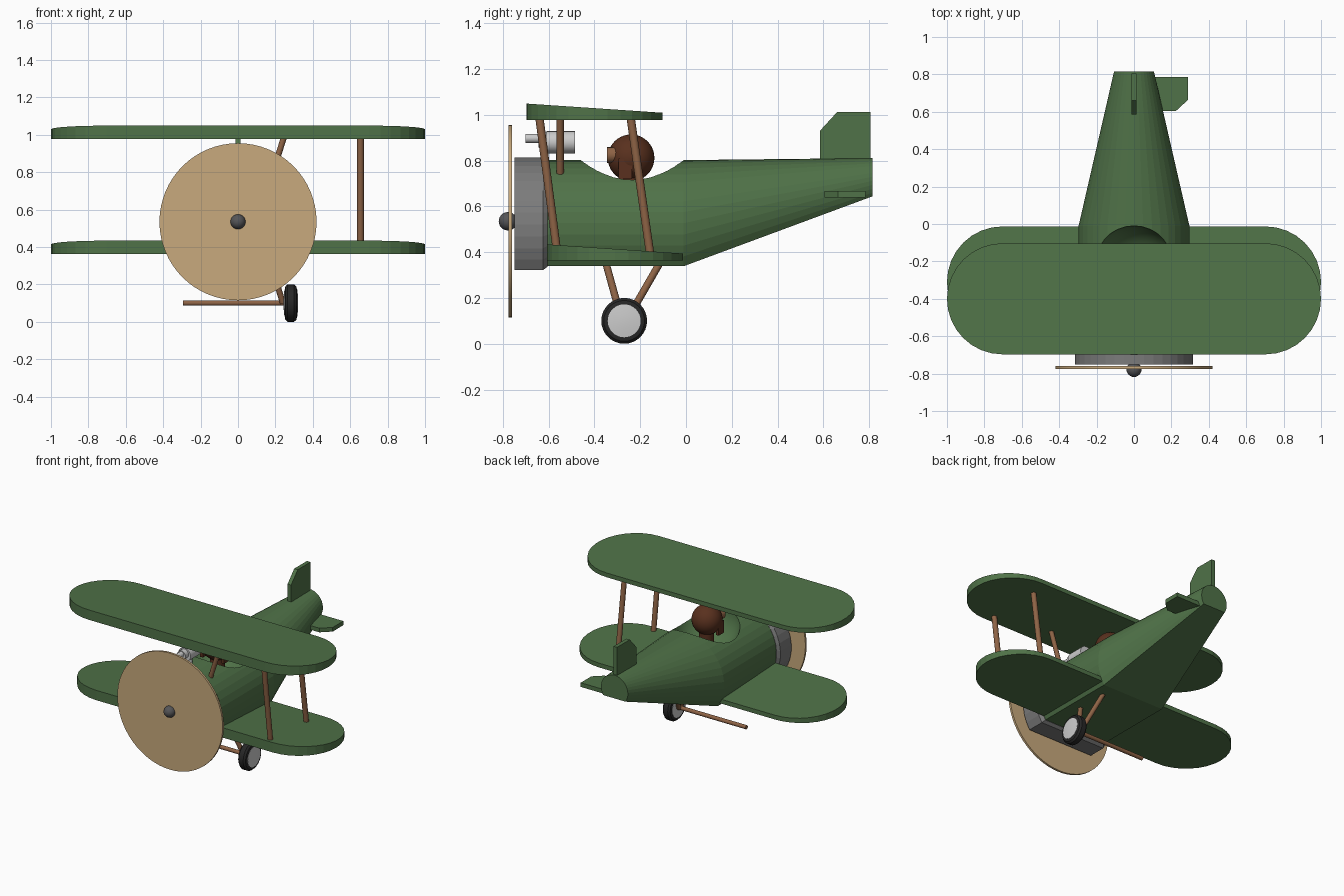
import bpy, bmesh
from math import pi, sin, cos, asin
from mathutils import Vector

if "Cube" in bpy.data.objects:
    bpy.data.objects.remove(bpy.data.objects["Cube"])


def material(name, r, g, b):
    m = bpy.data.materials.new(name)
    m.use_nodes = True
    m.diffuse_color = (r, g, b, 1)
    m.node_tree.nodes["Principled BSDF"].inputs["Base Color"].default_value = (r, g, b, 1)
    return m


green = material("green paint", .08, .17, .065)
tan = material("tan blur disc", .58, .40, .205)
wood = material("brown wood", .27, .125, .06)
grey = material("cowl grey", .2, .2, .2)
dark = material("dark metal", .09, .09, .095)
leather = material("helmet leather", .1, .03, .013)
rubber = material("black rubber", .02, .02, .02)
silver = material("light metal", .6, .6, .6)


def make(name, bm, mat, smooth=False):
    bmesh.ops.recalc_face_normals(bm, faces=bm.faces)
    mesh = bpy.data.meshes.new(name)
    bm.to_mesh(mesh)
    bm.free()
    mesh.materials.append(mat)
    ob = bpy.data.objects.new(name, mesh)
    bpy.context.collection.objects.link(ob)
    if smooth:
        bpy.ops.object.select_all(action='DESELECT')
        ob.select_set(True)
        bpy.context.view_layer.objects.active = ob
        bpy.ops.object.shade_smooth_by_angle()
    return ob


def loft(name, rings, mat, smooth=False):
    """Skin a list of equal-length rings and cap both ends."""
    bm = bmesh.new()
    rows = [[bm.verts.new(p) for p in ring] for ring in rings]
    n = len(rows[0])
    for a, b in zip(rows, rows[1:]):
        for i in range(n):
            j = (i + 1) % n
            bm.faces.new((a[i], a[j], b[j], b[i]))
    bm.faces.new(rows[0])
    bm.faces.new(rows[-1])
    return make(name, bm, mat, smooth)


def rod(name, a, b, radius, mat, segments=16):
    a, b = Vector(a), Vector(b)
    bm = bmesh.new()
    bmesh.ops.create_cone(bm, cap_ends=True, segments=segments, radius1=radius,
                          radius2=radius, depth=(b - a).length)
    turn = (b - a).to_track_quat('Z', 'Y').to_matrix()
    bmesh.ops.rotate(bm, matrix=turn, verts=bm.verts)
    bmesh.ops.translate(bm, vec=(a + b) / 2, verts=bm.verts)
    return make(name, bm, mat, True)


def ball(name, centre, radius, mat):
    bm = bmesh.new()
    bmesh.ops.create_uvsphere(bm, u_segments=32, v_segments=20, radius=radius)
    bmesh.ops.translate(bm, vec=centre, verts=bm.verts)
    return make(name, bm, mat, True)


def block(name, centre, size, mat):
    bm = bmesh.new()
    bmesh.ops.create_cube(bm, size=1)
    bmesh.ops.scale(bm, vec=size, verts=bm.verts)
    bmesh.ops.translate(bm, vec=centre, verts=bm.verts)
    return make(name, bm, mat)


# Fuselage and cowl: round sections cut flat underneath
def section(y, r, top, cut=.56, n=26):
    start = -asin(cut)
    step = (pi - 2 * start) / n
    return [(r * cos(start + i * step), y, top - r + r * sin(start + i * step))
            for i in range(n + 1)]


body = loft("fuselage", [section(-.62, .297, .802), section(-.01, .297, .802),
                         section(.815, .107, .811)], green)
loft("engine_cowl", [section(-.75, .316, .814), section(-.625, .316, .814),
                     section(-.605, .299, .803)], grey)

# Cockpit scooped out of the fuselage
scoop = ball("cockpit_cutter", (0, -.235, .8), .225, green)
scoop.hide_render = True
cut = body.modifiers.new("cockpit", 'BOOLEAN')
cut.object = scoop
cut.operation = 'DIFFERENCE'
cut.solver = 'EXACT'
bpy.ops.object.select_all(action='DESELECT')
bpy.context.view_layer.objects.active = body
body.select_set(True)
bpy.ops.object.modifier_apply(modifier=cut.name)
bpy.data.objects.remove(scoop)


# Wings: rounded ends, flat underside, top sloping down to the rear
def wing(name, front, base):
    r, n = .297, 16
    outline = []
    for side in (1, -1):
        for i in range(n + 1):
            a = -pi / 2 + pi * i / n
            outline.append((side * (1 - r + r * cos(a)), side * r * sin(a)))
    y0 = front + r
    lower = [(x, y + y0, base) for x, y in outline]
    upper = [(x, y + y0, base + .051 - .02 * y / r) for x, y in outline]
    loft(name, [lower, upper], green)


wing("upper_wing", -.697, .978)
wing("lower_wing", -.607, .363)

# Tail surfaces
fin = [(.585, .75), (.585, .93), (.66, 1.012), (.805, 1.012), (.805, .75)]
loft("tail_fin", [[(x, y, z) for y, z in fin] for x in (-.014, .014)], green)
plane = [(0, .605), (.225, .605), (.29, .665), (.29, .785), (0, .785)]
loft("tailplane", [[(x, y, z) for x, y in plane] for z in (.638, .668)], green)

# Wing struts
rod("front_wing_strut", (.655, -.642, 1.0), (.655, -.563, .4), .018, wood)
rod("rear_wing_strut", (.655, -.242, .99), (.655, -.155, .38), .018, wood)
rod("cabane_strut", (.25, -.55, 1.0), (.16, -.55, .72), .016, wood)

# Landing gear
axle_y, axle_z = -.27, .1
rod("axle", (-.295, axle_y, axle_z), (.29, axle_y, axle_z), .014, wood)
rod("front_gear_strut", (.16, -.352, .36), (.24, -.28, .1), .016, wood)
rod("rear_gear_strut", (.16, -.11, .36), (.24, -.26, .1), .016, wood)


def wheel_part(name, profile, mat):
    rings = [[(x, axle_y + r * cos(2 * pi * i / 32), axle_z + r * sin(2 * pi * i / 32))
              for i in range(32)] for x, r in profile]
    loft(name, rings, mat, True)


wheel_part("tyre", [(.25, .075), (.253, .089), (.265, .1), (.3, .1),
                    (.312, .089), (.315, .075)], rubber)
wheel_part("wheel_disc", [(.244, .03), (.248, .072), (.317, .072), (.322, .03)], silver)

# Spinning propeller and its hub
rod("propeller_disc", (0, -.775, .535), (0, -.76, .535), .42, tan, 64)
rod("propeller_shaft", (0, -.77, .535), (0, -.74, .535), .025, dark)
ball("propeller_hub", (0, -.778, .535), .04, dark)

# Machine gun on the nose
rod("gun_barrel", (0, -.7, .897), (0, -.6, .897), .02, silver)
rod("gun_sleeve", (0, -.645, .89), (0, -.6, .89), .033, silver)
rod("gun_jacket", (0, -.61, .881), (0, -.485, .881), .049, silver)
rod("gun_mount", (0, -.55, .78), (0, -.55, .85), .018, silver)

# Pilot
ball("pilot_helmet", (0, -.24, .812), .102, leather)
rod("pilot_neck", (0, -.235, .56), (0, -.235, .75), .05, leather)
for side, label in ((1, "left"), (-1, "right")):
    rod(label + "_goggle", (side * .04, -.345, .824), (side * .04, -.29, .824), .035, wood)
    block(label + "_ear_flap", (side * .085, -.265, .765), (.022, .06, .09), leather)
